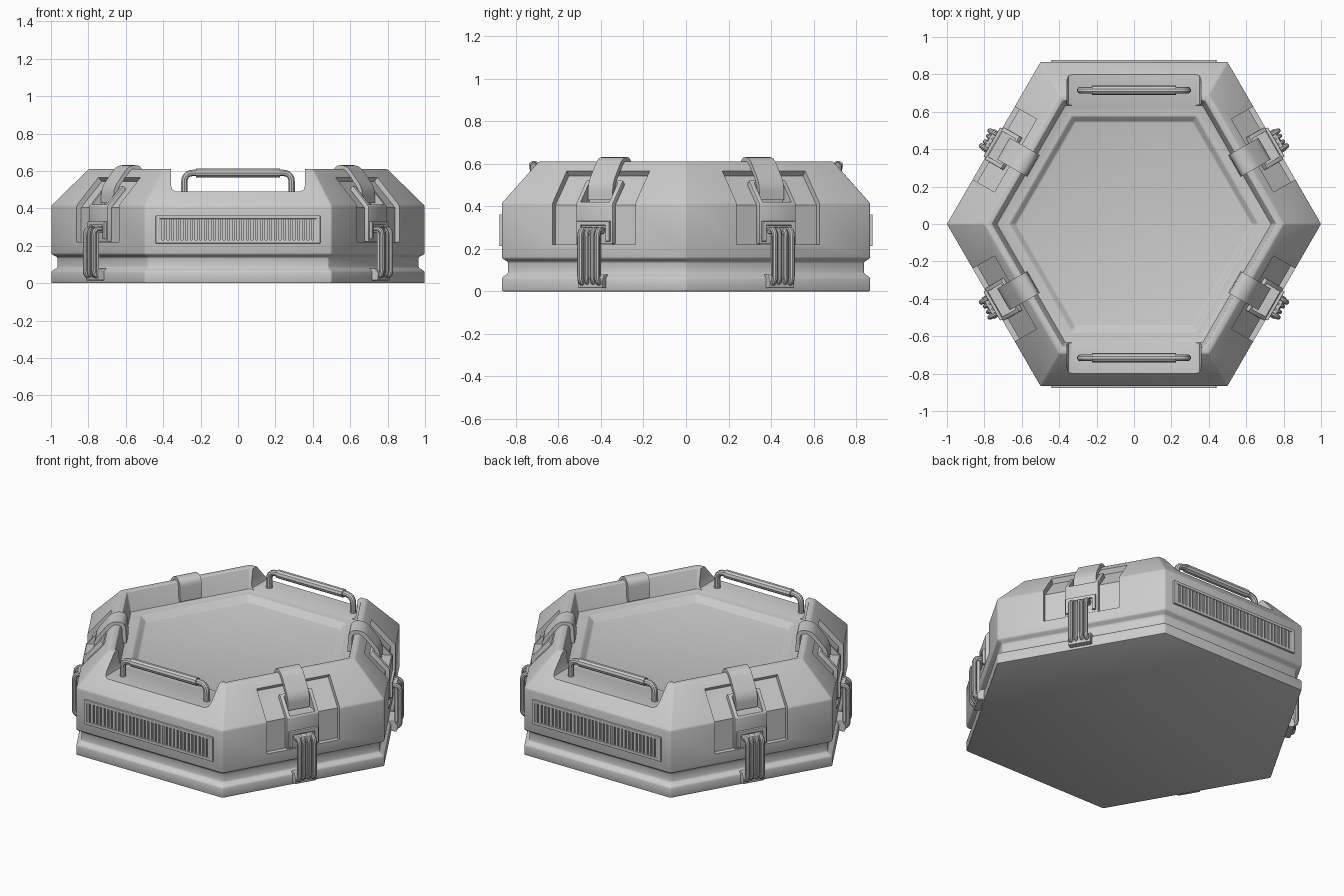
import bpy, bmesh, math
from mathutils import Matrix, Vector

if "Cube" in bpy.data.objects:
    bpy.data.objects.remove(bpy.data.objects["Cube"])

ANGLES = [30, 150, 210, 330]      # the four latch sides
A = math.cos(math.pi / 6)


def finish(name, bm, angle=0, bevel=0.0):
    """Turn a bmesh into an object rotated about z, with an optional edge bevel."""
    bmesh.ops.recalc_face_normals(bm, faces=bm.faces)
    bm.transform(Matrix.Rotation(math.radians(angle), 4, 'Z'))
    me = bpy.data.meshes.new(name)
    bm.to_mesh(me)
    bm.free()
    ob = bpy.data.objects.new(name, me)
    bpy.context.collection.objects.link(ob)
    if bevel:
        m = ob.modifiers.new("bevel", 'BEVEL')
        m.width, m.segments, m.limit_method = bevel, 2, 'ANGLE'
        m.angle_limit = math.radians(25)
        apply(ob, m)
    return ob


def activate(ob):
    bpy.ops.object.select_all(action='DESELECT')
    ob.select_set(True)
    bpy.context.view_layer.objects.active = ob


def apply(ob, m):
    activate(ob)
    bpy.ops.object.modifier_apply(modifier=m.name)


def smooth(ob):
    activate(ob)
    bpy.ops.object.shade_smooth_by_angle(angle=math.radians(35))


def cut(ob, cutter):
    m = ob.modifiers.new("cut", 'BOOLEAN')
    m.operation, m.object, m.solver = 'DIFFERENCE', cutter, 'EXACT'
    apply(ob, m)


def prism(name, pts, half, angle=0, bevel=0.0, offset=0.0):
    """Outline in (outward, z), extruded sideways by +-half."""
    bm = bmesh.new()
    a = [bm.verts.new((u, offset - half, z)) for u, z in pts]
    b = [bm.verts.new((u, offset + half, z)) for u, z in pts]
    bm.faces.new(a)
    bm.faces.new(b[::-1])
    for i in range(len(pts)):
        j = (i + 1) % len(pts)
        bm.faces.new((a[i], b[i], b[j], a[j]))
    return finish(name, bm, angle, bevel)


def box(u0, u1, z0, z1):
    return [(u0, z0), (u1, z0), (u1, z1), (u0, z1)]


def rounded(pts, r, n=5):
    """Path with its inner corners rounded."""
    pts = [Vector(p) for p in pts]
    out = [pts[0]]
    for p, q, s in zip(pts, pts[1:], pts[2:]):
        a = q + (p - q).normalized() * min(r, (p - q).length * .48)
        b = q + (s - q).normalized() * min(r, (s - q).length * .48)
        for k in range(n + 1):
            t = k / n
            out.append(a * (1 - t) ** 2 + q * 2 * t * (1 - t) + b * t * t)
    return out + [pts[-1]]


def tube(name, pts, radius, angle=0):
    cu = bpy.data.curves.new(name, 'CURVE')
    cu.dimensions, cu.bevel_depth, cu.bevel_resolution = '3D', radius, 3
    cu.use_fill_caps = True
    sp = cu.splines.new('POLY')
    sp.points.add(len(pts) - 1)
    for p, v in zip(sp.points, pts):
        p.co = (*v, 1)
    ob = bpy.data.objects.new(name, cu)
    bpy.context.collection.objects.link(ob)
    ob.rotation_euler.z = math.radians(angle)
    activate(ob)
    bpy.ops.object.convert(target='MESH')
    smooth(bpy.context.object)


# Hexagonal body with belt groove, sloped shoulder, rim and sunken floor
profile = [(1, 0), (1, .065), (.967, .083), (.967, .138), (1, .155), (1, .415), (.8, .61),
           (.76, .61), (.735, .489), (.665, .489), (.632, .455)]
bm = bmesh.new()
rings = [[bm.verts.new((r * math.cos(k * math.pi / 3), r * math.sin(k * math.pi / 3), z))
          for k in range(6)] for r, z in profile]
for lo, hi in zip(rings, rings[1:]):
    for k in range(6):
        j = (k + 1) % 6
        bm.faces.new((lo[k], lo[j], hi[j], hi[k]))
bm.faces.new(rings[0][::-1])
bm.faces.new(rings[-1])
body = finish("body", bm, bevel=.007)

# Handle openings at front and back, latch recesses on the other sides
notch = prism("notch_cutter", [(-.33, .49), (.33, .49), (.35, .498), (.358, .52), (.36, .9),
                               (-.36, .9), (-.358, .52), (-.35, .498)], 1.2)
cut(body, notch)
helpers = [notch]
recess = [(.838, .22), (1, .22), (1, .6), (.76, .6), (.712, .543), (.838, .405)]
slot = [(.775, .42), (1, .42), (1, .56), (.775, .515)]
for a in ANGLES:
    r = prism("recess_cutter", recess, .225, a)
    s = prism("slot_cutter", slot, .078, a)
    cut(body, r)
    cut(body, s)
    helpers += [r, s]

    # Latch plate lying in the recess
    plate = prism("latch_plate", [(.82, .222), (.863, .222), (.863, .413), (.765, .523),
                                  (.74, .495), (.82, .4)], .1, a, .005)
    cut(plate, s)
    smooth(plate)

    # Strap hooked over the rim
    path = rounded([(.632, 0, .5), (.638, 0, .62), (.705, 0, .62), (.795, 0, .505),
                    (.795, 0, .43)], .035)
    bm = bmesh.new()
    rows = [[bm.verts.new((p.x, t, p.z)) for t in (-.067, .067)] for p in path]
    for p, q in zip(rows, rows[1:]):
        bm.faces.new((p[0], p[1], q[1], q[0]))
    strap = finish("rim_strap", bm, a)
    m = strap.modifiers.new("thickness", 'SOLIDIFY')
    m.thickness, m.offset = .022, 0
    apply(strap, m)
    smooth(strap)

    # Buckle: upper bracket frame, lower catch and wire loops
    for side in (-1, 1):
        prism("bracket_side", box(.85, .878, .235, .33), .011, a, .003, side * .078)
    prism("bracket_top", box(.85, .878, .31, .33), .088, a, .003)
    prism("bracket_pin", box(.855, .9, .27, .3), .055, a, .006)
    prism("lower_catch", [(.85, .015), (.9, .015), (.905, .05), (.885, .08), (.85, .08)],
          .066, a, .004)
    for t, r, u in ((.046, .014, .916), (.017, .012, .91)):
        for side in (-1, 1):
            tube("latch_wire", rounded([(.85, side * t, .29), (u, side * t, .29),
                                        (u, side * t, .038), (.86, side * t, .038)], .035), r, a)
    prism("latch_tongue", box(.885, .902, .04, .28), .05, a, .004)
smooth(body)
for h in helpers:
    bpy.data.objects.remove(h)

# Front and back: vent grille and carrying handle
for a in (-90, 90):
    u = A - .005
    for z0, z1 in ((.213, .231), (.344, .362)):
        prism("grille_frame", box(u, .878, z0, z1), .44, a, .003)
    for side in (-1, 1):
        prism("grille_frame_end", box(u, .878, .213, .362), .01, a, .003, side * .43)
    for k in range(34):
        prism("grille_slat", box(u, .875, .228, .347), .0075, a, 0, -.4125 + k * .025)

    h = .715
    tube("handle", rounded([(h, -.287, .48), (h, -.287, .59), (h, .287, .59), (h, .287, .48)],
                           .05), .018, a)
    tube("handle_grip", [Vector((h, -.225, .59)), Vector((h, .225, .59))], .025, a)
